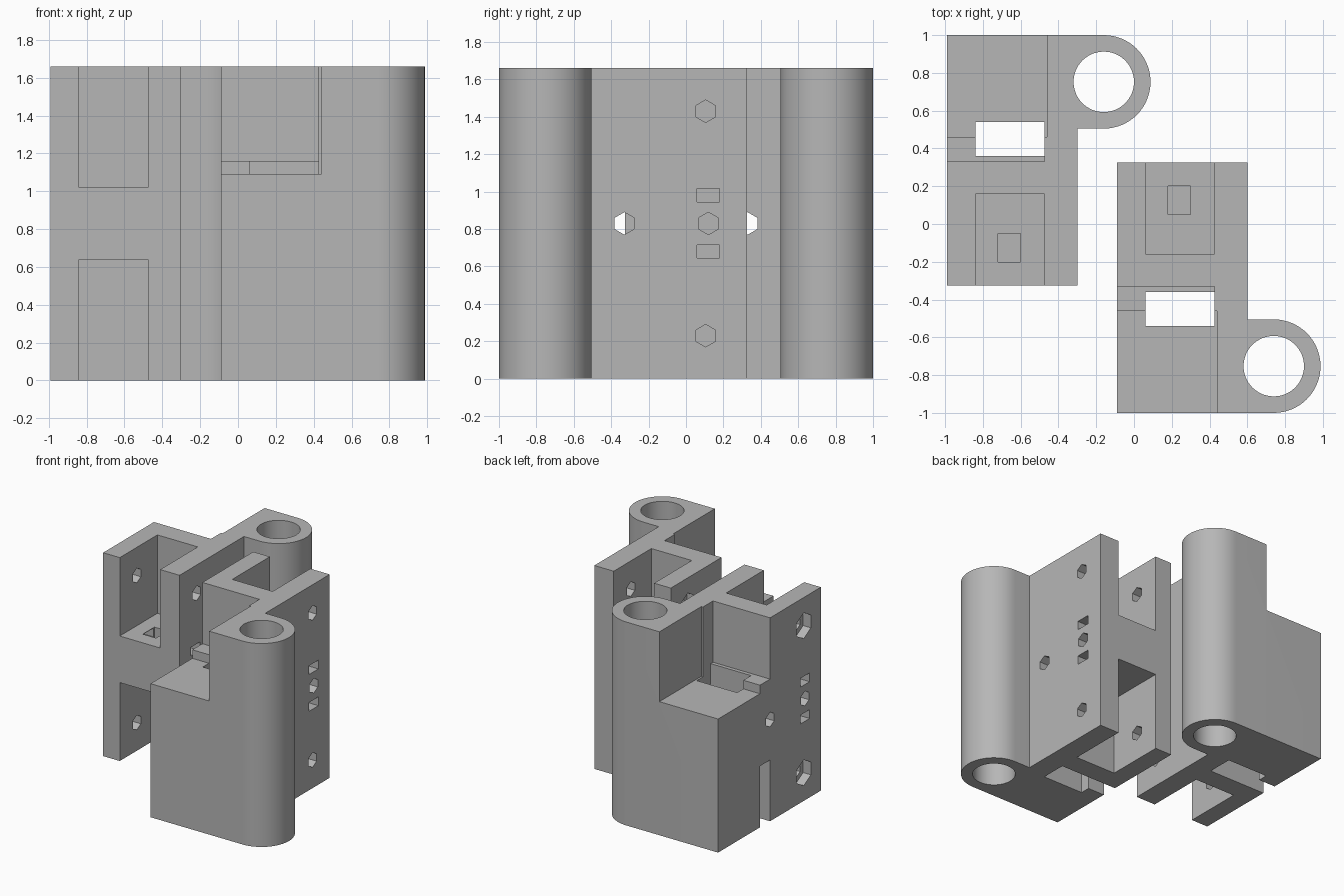
import bpy, bmesh, math
from mathutils import Matrix

cube = bpy.data.objects.get("Cube")
if cube:
    bpy.data.objects.remove(cube, do_unlink=True)

H = 1.66          # height of both brackets
MID = H / 2
BOSS = (0.74, -0.7525)
BOSS_R = 0.2475

grey = bpy.data.materials.new("light_grey")
grey.use_nodes = True
grey.diffuse_color = (0.47, 0.47, 0.47, 1)
grey.node_tree.nodes["Principled BSDF"].inputs["Base Color"].default_value = grey.diffuse_color


def to_object(name, bm):
    bmesh.ops.recalc_face_normals(bm, faces=bm.faces)
    mesh = bpy.data.meshes.new(name)
    bm.to_mesh(mesh)
    bm.free()
    obj = bpy.data.objects.new(name, mesh)
    bpy.context.collection.objects.link(obj)
    return obj


def prism(name, outline, z0, z1):
    bm = bmesh.new()
    face = bm.faces.new([bm.verts.new((x, y, z0)) for x, y in outline])
    up = bmesh.ops.extrude_face_region(bm, geom=[face])["geom"]
    bmesh.ops.translate(bm, vec=(0, 0, z1 - z0),
                        verts=[v for v in up if isinstance(v, bmesh.types.BMVert)])
    return to_object(name, bm)


def box(x0, x1, y0, y1, z0, z1):
    return prism("cutter", [(x0, y0), (x1, y0), (x1, y1), (x0, y1)], z0, z1)


def rod(center, radius, depth, sides, along_x=False):
    bm = bmesh.new()
    bmesh.ops.create_cone(bm, cap_ends=True, segments=sides, radius1=radius,
                          radius2=radius, depth=depth)
    if along_x:
        bm.transform(Matrix.Rotation(math.pi / 2, 4, "Y"))
        # points of the hexagon face up and down
        top = max(v.co.z for v in bm.verts)
        if top < radius * 0.95:
            bm.transform(Matrix.Rotation(math.pi / 6, 4, "X"))
    bm.transform(Matrix.Translation(center))
    return to_object("cutter", bm)


# Bracket body: long plate with a rounded hinge boss at one end
arc = [(BOSS[0] + BOSS_R * math.sin(a), BOSS[1] - BOSS_R * math.cos(a))
       for a in (math.pi * i / 32 for i in range(33))]
outline = [(-0.09, -1.0)] + arc + [(0.60, -0.505), (0.60, 0.325), (-0.09, 0.325)]
front = prism("front_hinge_bracket", outline, 0, H)

cutters = [
    rod((*BOSS, MID), 0.16, 3, 64),                      # hinge pin bore
    box(0.06, 0.425, -0.16, 0.6, 1.02, 2),               # upper end pocket
    box(0.06, 0.425, -0.16, 0.6, -1, H - 1.02),          # lower end pocket
    box(-0.5, 0.44, -1.5, -0.46, 1.09, 2),               # upper corner notch
    box(-0.5, 0.425, -0.47, -0.33, 1.16, 2),             # raised step of the notch
    box(-0.5, 0.425, -0.46, -0.33, -1, 0.50),            # lower slot
    box(0.06, 0.425, -0.54, -0.36, -1, 2),               # vertical window
    box(0.18, 0.30, 0.05, 0.20, 0.74, 1.2),              # nut pit in the web
    rod((0.25, -0.33, MID), 0.06, 2, 6, True),           # pivot hole
    rod((0.25, 0.12, MID), 0.06, 2, 6, True),            # web bolt hole
]
for side in (-1, 1):
    z = MID + side * 0.60
    cutters.append(rod((0.25, 0.105, z), 0.06, 2, 6, True))      # wall bolt holes
    cutters.append(rod((-0.12, 0.105, z), 0.105, 0.20, 6, True))  # nut recesses
    z = MID + side * 0.15
    cutters.append(box(-0.5, 1, 0.06, 0.18, z - 0.036, z + 0.036))  # strap tunnels

for c in cutters:
    mod = front.modifiers.new("cut", "BOOLEAN")
    mod.operation = "DIFFERENCE"
    mod.solver = "EXACT"
    mod.object = c
    c.hide_render = True

# Bake the cuts and discard the cutters
bpy.context.view_layer.update()
graph = bpy.context.evaluated_depsgraph_get()
baked = bpy.data.meshes.new_from_object(front.evaluated_get(graph))
front.modifiers.clear()
front.data = baked
for c in cutters:
    bpy.data.objects.remove(c, do_unlink=True)
baked.materials.clear()
baked.materials.append(grey)

# Second bracket: the same part mirrored front to back and shifted right
bm = bmesh.new()
bm.from_mesh(baked)
bm.transform(Matrix.Translation((-0.90, 0, 0)) @ Matrix.Scale(-1, 4, (0, 1, 0)))
bmesh.ops.reverse_faces(bm, faces=bm.faces)
mirrored = bpy.data.meshes.new("back_hinge_bracket")
bm.to_mesh(mirrored)
bm.free()
mirrored.materials.clear()
mirrored.materials.append(grey)
back = bpy.data.objects.new("back_hinge_bracket", mirrored)
bpy.context.collection.objects.link(back)

# Smooth only the round boss and bore
bpy.ops.object.select_all(action="DESELECT")
for obj in (front, back):
    obj.select_set(True)
bpy.context.view_layer.objects.active = front
bpy.ops.object.shade_smooth_by_angle(angle=math.radians(30))
